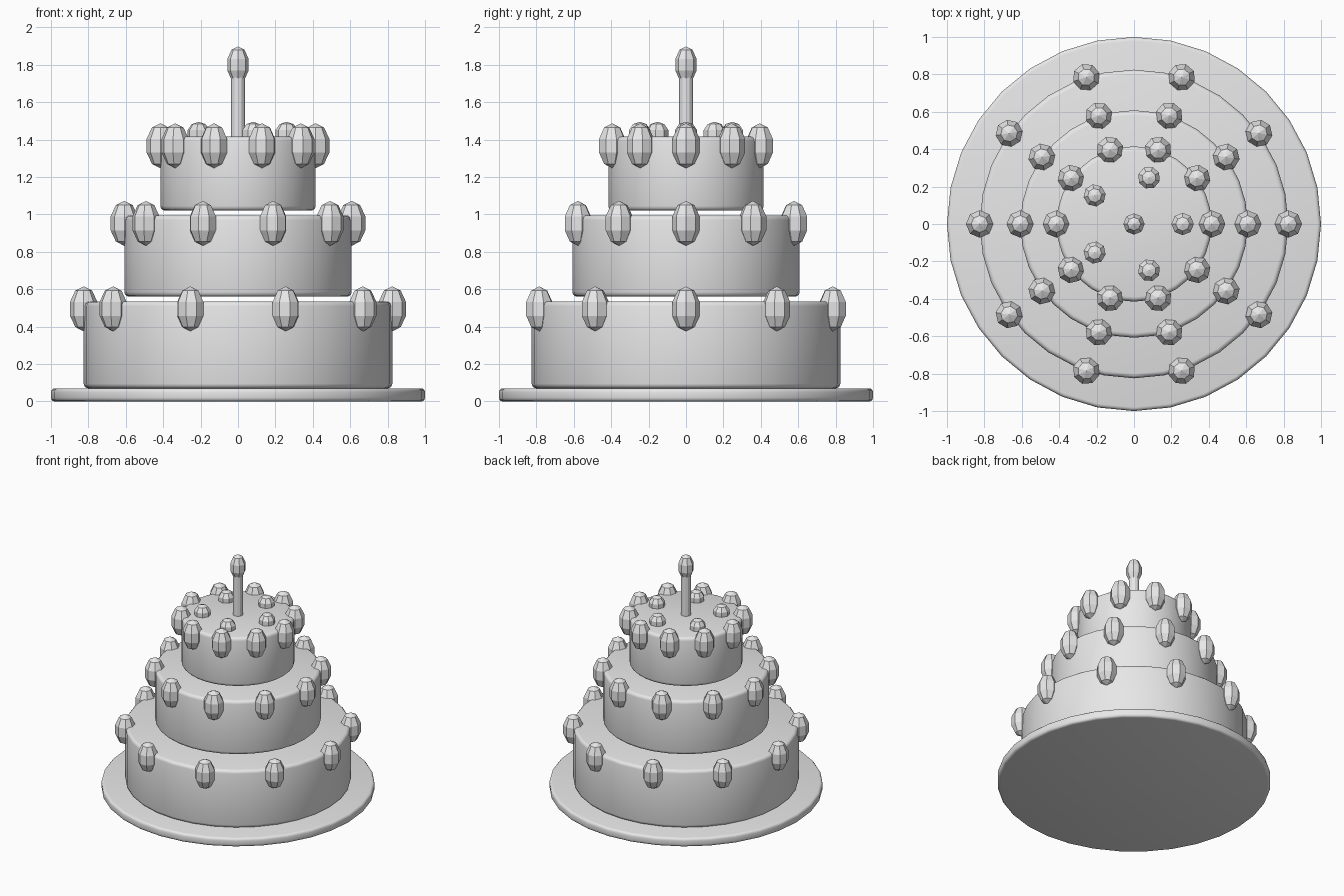
import bpy
import bmesh
from math import cos, sin, tau

cube = bpy.data.objects.get("Cube")
if cube:
    bpy.data.objects.remove(cube, do_unlink=True)

grey = bpy.data.materials.new("plain_grey")
grey.use_nodes = True
grey.diffuse_color = (0.8, 0.8, 0.8, 1)
grey.node_tree.nodes["Principled BSDF"].inputs["Base Color"].default_value = (0.8, 0.8, 0.8, 1)


def add_object(name, mesh):
    obj = bpy.data.objects.new(name, mesh)
    bpy.context.collection.objects.link(obj)
    return obj


def finish_mesh(name, bm, smooth):
    for face in bm.faces:
        face.smooth = smooth
    mesh = bpy.data.meshes.new(name)
    bm.to_mesh(mesh)
    bm.free()
    mesh.materials.append(grey)
    return mesh


def disc(name, radius, bottom, top, sides=32, bevel=0.0):
    """Upright cylinder, with softly rounded rims if bevel is set."""
    bm = bmesh.new()
    bmesh.ops.create_cone(bm, cap_ends=True, segments=sides, radius1=radius,
                          radius2=radius, depth=top - bottom)
    if bevel:
        rims = [e for e in bm.edges if abs(e.verts[0].co.z - e.verts[1].co.z) < 0.001]
        bmesh.ops.bevel(bm, geom=rims, offset=bevel, segments=3, profile=0.5,
                        affect='EDGES')
    obj = add_object(name, finish_mesh(name, bm, bevel > 0))
    obj.location.z = (bottom + top) / 2
    return obj


# One faceted bead mesh shared by all the piped decorations
bm = bmesh.new()
bmesh.ops.create_uvsphere(bm, u_segments=8, v_segments=5, radius=1)
bead_mesh = finish_mesh("bead", bm, False)


def bead(name, location, width, height, turn=0.0):
    obj = add_object(name, bead_mesh)
    obj.location = location
    obj.scale = (width, width, height)
    obj.rotation_euler.z = turn


def bead_ring(name, count, radius, z, width, height):
    for i in range(count):
        a = tau * i / count
        bead(f"{name}_{i + 1}", (radius * cos(a), radius * sin(a), z), width, height, a)


# Plate
disc("plate", 1.0, 0.0, 0.07, bevel=0.02)

# Three tiers, each with a ring of beads along its top rim
tiers = [("bottom", 0.825, 0.07, 0.535, 0.495),
         ("middle", 0.608, 0.56, 0.995, 0.952),
         ("top", 0.415, 1.02, 1.415, 1.367)]
for label, radius, low, high, bead_z in tiers:
    disc(label + "_tier", radius, low, high, bevel=0.025)
    bead_ring(label + "_tier_bead", 10, radius, bead_z, 0.077, 0.12)

# Small dollops on the top
bead_ring("top_dollop", 5, 0.26, 1.43, 0.063, 0.065)

# Candle and flame
disc("candle", 0.038, 1.40, 1.75, sides=12)
bead("candle_flame", (0, 0, 1.8), 0.06, 0.098)
